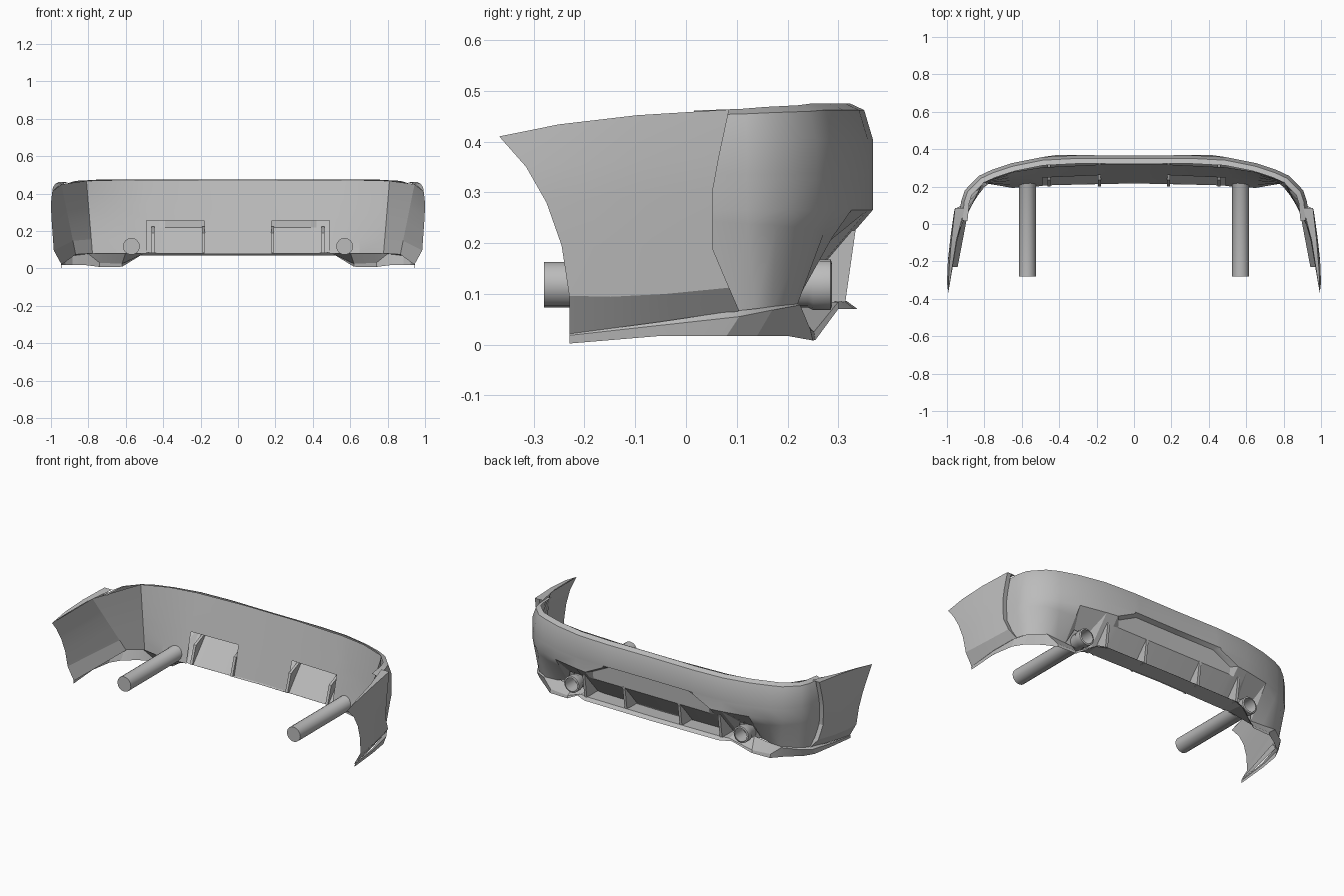
import bpy, bmesh, math
from mathutils import Vector

cube = bpy.data.objects.get("Cube")
if cube:
    bpy.data.objects.remove(cube)

grey = bpy.data.materials.new("plain_grey")
grey.use_nodes = True
COLOUR = (0.5, 0.5, 0.5, 1)
grey.diffuse_color = COLOUR
grey.node_tree.nodes["Principled BSDF"].inputs["Base Color"].default_value = COLOUR


def finish(name, bm, angle=30):
    """Turn a half model into a mirrored, shaded object."""
    mesh = bpy.data.meshes.new(name)
    bm.to_mesh(mesh)
    bm.free()
    mesh.materials.append(grey)
    ob = bpy.data.objects.new(name, mesh)
    bpy.context.collection.objects.link(ob)
    bpy.ops.object.select_all(action="DESELECT")
    ob.select_set(True)
    bpy.context.view_layer.objects.active = ob
    bpy.ops.object.shade_smooth_by_angle(angle=math.radians(angle))
    ob.modifiers.new("Mirror", "MIRROR").use_clip = True


def sheet(name, rows, skip=(), angle=30):
    """Loft quads through rows of points; skip lists (row, column) holes."""
    bm = bmesh.new()
    grid = [[bm.verts.new(p) for p in row] for row in rows]
    for r in range(len(rows) - 1):
        for c in range(len(rows[0]) - 1):
            if (r, c) not in skip:
                bm.faces.new((grid[r][c], grid[r][c + 1], grid[r + 1][c + 1], grid[r + 1][c]))
    bmesh.ops.remove_doubles(bm, verts=bm.verts, dist=0.0005)
    finish(name, bm, angle)


# Bumper shell: plan at the belt, plan at the bottom edge, tuck of the middle row
plan = [(0, .366), (.27, .368), (.3, .368), (.49, .358), (.65, .326),
        (.76, .29), (.83, .257), (.905, .18), (.925, .12), (.935, .02)]
foot = [(0, .217, .08), (.39, .21, .08), (.42, .208, .08), (.49, .205, .085), (.65, .2, .085),
        (.72, .215, .08), (.785, .22, .08), (.87, .17, .075), (.895, .135, .07), (.915, .085, .065)]
tuck = [.25, .25, .25, .27, .3, .25, .2, .16, .14, .1]
RECESSED = 2                       # columns inside the rear recess


def level(d, z, recess=0.0, drop=0.0, spread=0.0):
    """One row: plan inset by d; recess columns pushed in, its rim spread out."""
    row = []
    for i, p in enumerate(plan):
        a, b = Vector(plan[max(i - 1, 0)]), Vector(plan[min(i + 1, len(plan) - 1)])
        t = (b - a).normalized()
        x, y = Vector(p) + Vector((t.y, -t.x)) * d
        x = x + (spread if i in (1, 2) else 0) if i else 0
        row.append((x, y - (recess if i < RECESSED else 0), z - drop * max(i - 5, 0) / 4))
    return row


belt = level(0, .265, .032, spread=.12)
middle = []
for i, (p, f, k) in enumerate(zip(belt, foot, tuck)):
    middle.append(Vector(p).lerp(Vector(f), k) if i >= RECESSED else Vector((p[0], .333, .22)))
shell_rows = [level(.045, .475, drop=.014), level(.017, .462, drop=.01), level(0, .405),
              level(0, .335), level(0, .325, .03), belt, middle, foot]
sheet("bumper_shell", shell_rows, skip={(5, 3), (6, 3)})

# Hooded pocket around each exhaust opening
bm = bmesh.new()
a, b = [bm.verts.new(shell_rows[5][i]) for i in (3, 4)]
c, d = [bm.verts.new(shell_rows[7][i]) for i in (3, 4)]
m, n = [bm.verts.new(shell_rows[6][i]) for i in (3, 4)]
e, f = [bm.verts.new((x, .235, .165)) for x in (.53, .615)]
for face in ((a, b, f, e), (a, e, m), (m, e, c), (b, n, f), (n, d, f)):
    bm.faces.new(face)
finish("exhaust_pocket", bm, 20)

# Side panels: rear joint line and wheel arch line, from top to bottom
joint = [(.957, .085, .463), (.962, .065, .37), (.962, .052, .3),
         (.958, .052, .19), (.95, .085, .112), (.912, .105, .066)]
arch = [(.993, -.368, .41), (1.0, -.315, .35), (.998, -.275, .28),
        (.992, -.245, .195), (.985, -.23, .096), (.943, -.23, .02)]
panel_rows = [[(.9, .085, .463), (.905, .085, .463), (.95, -.09, .447), (.975, -.25, .428), arch[0]]]
for i, (j, w) in enumerate(zip(joint, arch)):
    j, w = Vector(j), Vector(w)
    mids = [j.lerp(w, t) + Vector((.006 if i < 5 else .002, 0, (.01, 0, 0, 0, -.006, -.004)[i]))
            for t in (.4, .74)]
    for p in mids:
        p.x = min(p.x, 1.0)
    panel_rows.append([j + Vector((-.028, -.003, 0)), j, *mids, w])
sheet("side_panel", panel_rows, angle=18)

# Flat inner lining, running from the centre to the wheel arch
lining_top = [(0, .318, .474), (.18, .318, .474), (.49, .303, .473), (.65, .278, .472),
              (.81, .222, .468), (.944, -.05, .45)]
lining_foot = [(0, .219, .076), (.18, .215, .076), (.49, .203, .08), (.65, .193, .08),
               (.778, .215, .08), (.868, .165, .075)]
lining_rows = []
for t, w in zip((0, .154, .333, .551, .805, 1), arch):
    row = [Vector(p).lerp(Vector(q), t) for p, q in zip(lining_top, lining_foot)]
    lining_rows.append(row + [Vector(w)])
sheet("inner_lining", [row[::-1] for row in lining_rows], skip={(3, 4), (4, 4)}, angle=12)

# Floor and lip running round the lower edge
inner = foot[:1] + foot[2:4] + [(.6, .2, .085)] + foot[5:8] + [
    foot[9], (.94, -.05, .045), (.945, -.23, .021)]
outer = [(0, .316, .086), (.44, .312, .086), (.5, .3, .084), (.62, .252, .025),
         (.74, .245, .03), (.8, .225, .078), (.885, .17, .068), (.925, .105, .055),
         (.945, -.05, .038), (.947, -.23, .018)]
edge = [(0, .338, .07), (.45, .332, .07), (.52, .3, .07), (.62, .255, .009),
        (.74, .25, .008), (.81, .2, .017), (.885, .14, .017), (.922, .08, .017),
        (.943, -.05, .017), (.945, -.23, .002)]
sheet("lower_lip", [inner, outer, edge], angle=20)

# Exhaust pipes, each with a wider open tip
bm = bmesh.new()
SIDES = 16
profile = [(.045, -.28), (.045, .24), (.05, .25), (.05, .285), (.041, .288), (.041, .2)]
rings = []
for r, y in profile:
    rings.append([bm.verts.new((.57 + r * math.cos(2 * math.pi * k / SIDES), y,
                                .118 + r * math.sin(2 * math.pi * k / SIDES)))
                  for k in range(SIDES)])
for lo, hi in zip(rings, rings[1:]):
    for k in range(SIDES):
        n = (k + 1) % SIDES
        bm.faces.new((lo[k], hi[k], hi[n], lo[n]))
bm.faces.new(rings[0])
bm.faces.new(rings[-1][::-1])
bmesh.ops.recalc_face_normals(bm, faces=bm.faces)
finish("exhaust_pipe", bm)

# Upright fins under the recess
for name, x in (("inner_fin", .185), ("outer_fin", .455)):
    bm = bmesh.new()
    outline = [(.334, .225), (.314, .084), (.2, .084), (.235, .19), (.315, .225)]
    face = bm.faces.new([bm.verts.new((x - .008, y, z)) for y, z in outline])
    new = bmesh.ops.extrude_face_region(bm, geom=[face])["geom"]
    bmesh.ops.translate(bm, vec=(.016, 0, 0),
                        verts=[v for v in new if isinstance(v, bmesh.types.BMVert)])
    bmesh.ops.recalc_face_normals(bm, faces=bm.faces)
    finish(name, bm)
